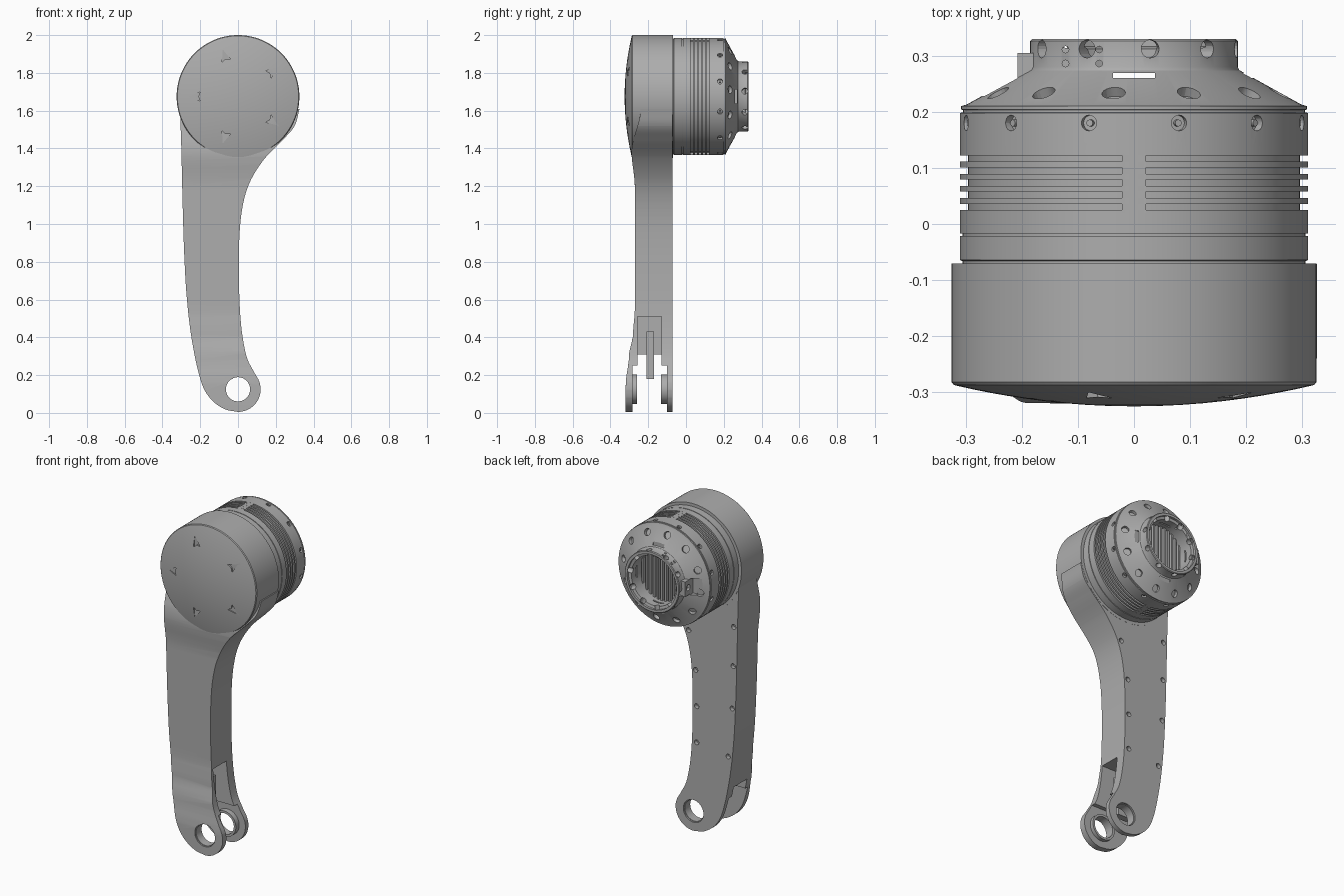
import bpy, bmesh, math
from mathutils import Matrix, Vector

if "Cube" in bpy.data.objects:
    bpy.data.objects.remove(bpy.data.objects["Cube"])

grey = bpy.data.materials.new("satin_grey")
grey.use_nodes = True
COLOUR = (0.42, 0.42, 0.42, 1)
grey.diffuse_color = COLOUR
grey.node_tree.nodes["Principled BSDF"].inputs["Base Color"].default_value = COLOUR
AXIS = Vector((0, 0, 1.675))   # centre line of housing and motor
PIN = Vector((0, 0, 0.125))    # centre of the fork hole


def finish(name, bm, smooth=True):
    bmesh.ops.recalc_face_normals(bm, faces=bm.faces)
    mesh = bpy.data.meshes.new(name)
    bm.to_mesh(mesh)
    bm.free()
    mesh.materials.append(grey)
    ob = bpy.data.objects.new(name, mesh)
    bpy.context.collection.objects.link(ob)
    if smooth:
        shade(ob)
    return ob


def shade(ob):
    bpy.ops.object.select_all(action='DESELECT')
    ob.select_set(True)
    bpy.context.view_layer.objects.active = ob
    bpy.ops.object.shade_smooth_by_angle(angle=math.radians(28))


def cut(ob, bm):
    """Subtract a temporary solid, then drop it."""
    cutter = finish("cutter", bm, False)
    cutter.hide_render = True
    mod = ob.modifiers.new("cut", 'BOOLEAN')
    mod.object, mod.solver, mod.use_self = cutter, 'EXACT', True
    shade(ob)
    bpy.ops.object.modifier_apply(modifier=mod.name)
    bpy.data.objects.remove(cutter)
    shade(ob)


def lathe(name, profile, centre=AXIS, steps=128):
    """Revolve (radius, y) points around a line parallel to y."""
    bm = bmesh.new()
    vs = [bm.verts.new((r, y, 0)) for r, y in profile]
    es = [bm.edges.new(p) for p in zip(vs, vs[1:])]
    if profile[0][0] > 0:
        es.append(bm.edges.new((vs[-1], vs[0])))
    bmesh.ops.spin(bm, geom=vs + es, axis=(0, 1, 0), cent=(0, 0, 0), steps=steps, angle=math.tau)
    bmesh.ops.remove_doubles(bm, verts=bm.verts, dist=1e-5)
    bmesh.ops.translate(bm, verts=bm.verts, vec=centre)
    return finish(name, bm)


def box(bm, lo, hi):
    lo, hi = Vector(lo), Vector(hi)
    bmesh.ops.create_cube(bm, size=1, matrix=Matrix.Translation((lo + hi) / 2) @ Matrix.Diagonal((*(hi - lo), 1)))


def rod(bm, pos, direction, radius, length, seg=20):
    turn = Vector(direction).to_track_quat('Z', 'Y').to_matrix().to_4x4()
    bmesh.ops.create_cone(bm, cap_ends=True, segments=seg, radius1=radius, radius2=radius,
                          depth=length, matrix=Matrix.Translation(pos) @ turn)


def ring_of_rods(bm, count, offset, r, y, radius, length, lean=0):
    """Radial rods round the motor; lean tips them towards the back."""
    for i in range(count):
        a = math.radians(offset + 360 * i / count)
        out = Vector((math.sin(a), 0, math.cos(a)))
        rod(bm, AXIS + out * r + Vector((0, y, 0)), out + Vector((0, lean, 0)), radius, length)


def spline(points, n=8):
    """Smooth path through a few points."""
    p = [Vector(q) for q in points]
    p = [2 * p[0] - p[1]] + p + [2 * p[-1] - p[-2]]
    out = []
    for a, b, c, d in zip(p, p[1:], p[2:], p[3:]):
        for k in range(n):
            t = k / n
            out.append(0.5 * (2 * b + (c - a) * t + (2 * a - 5 * b + 4 * c - d) * t * t
                              + (3 * b - a - 3 * c + d) * t ** 3))
    return out + [p[-2]]


# Domed round housing with five arrow-shaped recesses
dome = [(0.321 * math.sin(t), -0.287 - 0.038 * math.cos(t) ** 2) for t in [math.pi * i / 24 for i in range(13)]]
housing = lathe("housing", dome + [(0.325, -0.282), (0.325, -0.07), (0, -0.07)])
bm = bmesh.new()
for i in range(5):
    turn = Matrix.Rotation(math.radians(36 + 72 * i), 4, 'Y')
    arrow = [(0.262, 0), (0.2, 0.024), (0.21, 0), (0.2, -0.024)]
    face = bm.faces.new([bm.verts.new(AXIS + turn @ Vector((x, -0.34, z))) for x, z in arrow])
    geo = bmesh.ops.extrude_face_region(bm, geom=[face])["geom"]
    bmesh.ops.translate(bm, verts=[g for g in geo if isinstance(g, bmesh.types.BMVert)], vec=(0, 0.04, 0))
cut(housing, bm)

# Motor body: cooling grooves, cone and hollow hub in one turned profile
profile = [(0, -0.075), (0.306, -0.075), (0.306, -0.066), (0.31, -0.064), (0.31, -0.021), (0.306, -0.021),
           (0.306, -0.017), (0.31, -0.017)]
for i in range(5):
    y = 0.025 + 0.0215 * i
    profile += [(0.31, y), (0.296, y), (0.296, y + 0.011), (0.31, y + 0.011)]
profile += [(0.31, 0.198), (0.305, 0.199), (0.305, 0.203), (0.308, 0.204), (0.308, 0.21), (0.298, 0.213),
            (0.188, 0.274), (0.185, 0.28), (0.185, 0.326), (0.181, 0.33), (0.166, 0.33), (0.166, 0.316),
            (0.15, 0.312), (0.15, 0.15), (0, 0.15)]
motor = lathe("motor_body", profile)
bm = bmesh.new()
ring_of_rods(bm, 12, 15, 0.31, 0.18, 0.014, 0.03)
ring_of_rods(bm, 12, 22, 0.262, 0.235, 0.021, 0.04, 1.8)
ring_of_rods(bm, 10, 9, 0.17, 0.312, 0.016, 0.08)
for x in (-0.122, -0.062):
    for y in (0.286, 0.311):
        rod(bm, AXIS + Vector((x, y, 0.16)), (0, 0, 1), 0.006, 0.12, 12)
for a, b in ((0.037, 0.25), (0.25, 0.037)):
    box(bm, AXIS + Vector((-a, 0.26, -b)), AXIS + Vector((a, 0.269, b)))
box(bm, AXIS + Vector((-0.275, 0.228, -0.05)), AXIS + Vector((-0.208, 0.3, 0.05)))
cut(motor, bm)

# Solid bridges that interrupt the grooves above and below
bm = bmesh.new()
box(bm, AXIS + Vector((-0.021, 0.02, -0.3095)), AXIS + Vector((0.021, 0.126, 0.3095)))
finish("groove_bridge", bm, False)

# Screws set in the motor rim
bm = bmesh.new()
ring_of_rods(bm, 12, 15, 0.298, 0.18, 0.006, 0.016)
finish("rim_screws", bm)

# Vertical fins inside the hub
bm = bmesh.new()
for i in range(-5, 6):
    h = math.sqrt(0.152 ** 2 - (0.026 * i) ** 2)
    box(bm, AXIS + Vector((0.026 * i - 0.006, 0.14, -h)), AXIS + Vector((0.026 * i + 0.006, 0.235, h)))
finish("hub_fins", bm, False)

# Cable lug on the side of the hub
bm = bmesh.new()
box(bm, AXIS + Vector((-0.208, 0.225, -0.045)), AXIS + Vector((-0.165, 0.305, 0.045)))
lug = finish("cable_lug", bm)
bm = bmesh.new()
rod(bm, AXIS + Vector((-0.205, 0.275, 0)), (1, 0, 0), 0.018, 0.03)
cut(lug, bm)

# Curved arm: smooth outline, extruded, with a front face that swells at both ends
outer = spline([(-0.306, 1.57), (-0.3, 1.4), (-0.293, 1.1), (-0.285, 0.85), (-0.272, 0.62), (-0.245, 0.39),
                (-0.2, 0.18), (-0.15, 0.08), (-0.075, 0.022), (0, 0.005)])
toe = [Vector((0.12 * math.sin(a), 0.125 - 0.12 * math.cos(a))) for a in [i * 0.17 for i in range(1, 13)]]
inner = spline([(0.085, 0.215), (0.045, 0.3), (0.018, 0.45), (0.006, 0.65), (0.006, 0.9), (0.022, 1.08),
                (0.062, 1.22), (0.14, 1.345), (0.24, 1.448), (0.3, 1.52), (0.326, 1.61)])
swell = [(0, 0.32), (0.15, 0.319), (0.3, 0.302), (0.42, 0.28), (0.55, 0.271), (1.2, 0.271), (1.38, 0.288),
         (1.61, 0.24), (1.7, 0.24)]


def front_depth(z):
    for (a, p), (b, q) in zip(swell, swell[1:]):
        if z <= b:
            t = (z - a) / (b - a)
            return p + (q - p) * t * t * (3 - 2 * t)
    return swell[-1][1]


bm = bmesh.new()
base = bm.faces.new([bm.verts.new((p.x, -0.071, p.y)) for p in outer + toe + inner])
geo = bmesh.ops.extrude_face_region(bm, geom=[base])["geom"]
bmesh.ops.translate(bm, verts=[g for g in geo if isinstance(g, bmesh.types.BMVert)], vec=(0, -0.2, 0))
for i in range(1, 40):
    bmesh.ops.bisect_plane(bm, geom=bm.verts[:] + bm.edges[:] + bm.faces[:], plane_co=(0, 0, 0.04 * i),
                           plane_no=(0, 0, 1))
for v in bm.verts:
    if v.co.y < -0.2:
        v.co.y = -front_depth(v.co.z)
arm = finish("arm", bm)

# Fork slot, pin hole and back screw holes
bm = bmesh.new()
box(bm, (-0.5, -0.283, -0.1), (0.5, -0.1, 0.25))
box(bm, (-0.5, -0.258, 0.2), (0.5, -0.13, 0.31))
box(bm, (-0.1, -0.258, 0.3), (0.5, -0.13, 0.51))
rod(bm, PIN + Vector((0, -0.2, 0)), (0, 1, 0), 0.068, 0.5, 48)
for x, z in ((-0.022, 0.55), (-0.022, 0.77), (-0.015, 0.99), (0.032, 1.22),
             (-0.235, 0.52), (-0.262, 0.82), (-0.268, 1.08), (-0.272, 1.32)):
    rod(bm, (x, -0.075, z), (0, 1, 0), 0.015, 0.04)
cut(arm, bm)

# Bearing rings inside both fork plates, and a centre tab in the slot
for name, a, b in (("front_bearing", -0.312, -0.26), ("back_bearing", -0.132, -0.08)):
    lathe(name, [(0.064, a), (0.078, a), (0.078, b), (0.064, b)], PIN, 64)
bm = bmesh.new()
box(bm, (-0.12, -0.21, 0.18), (-0.03, -0.17, 0.43))
finish("centre_tab", bm, False)
